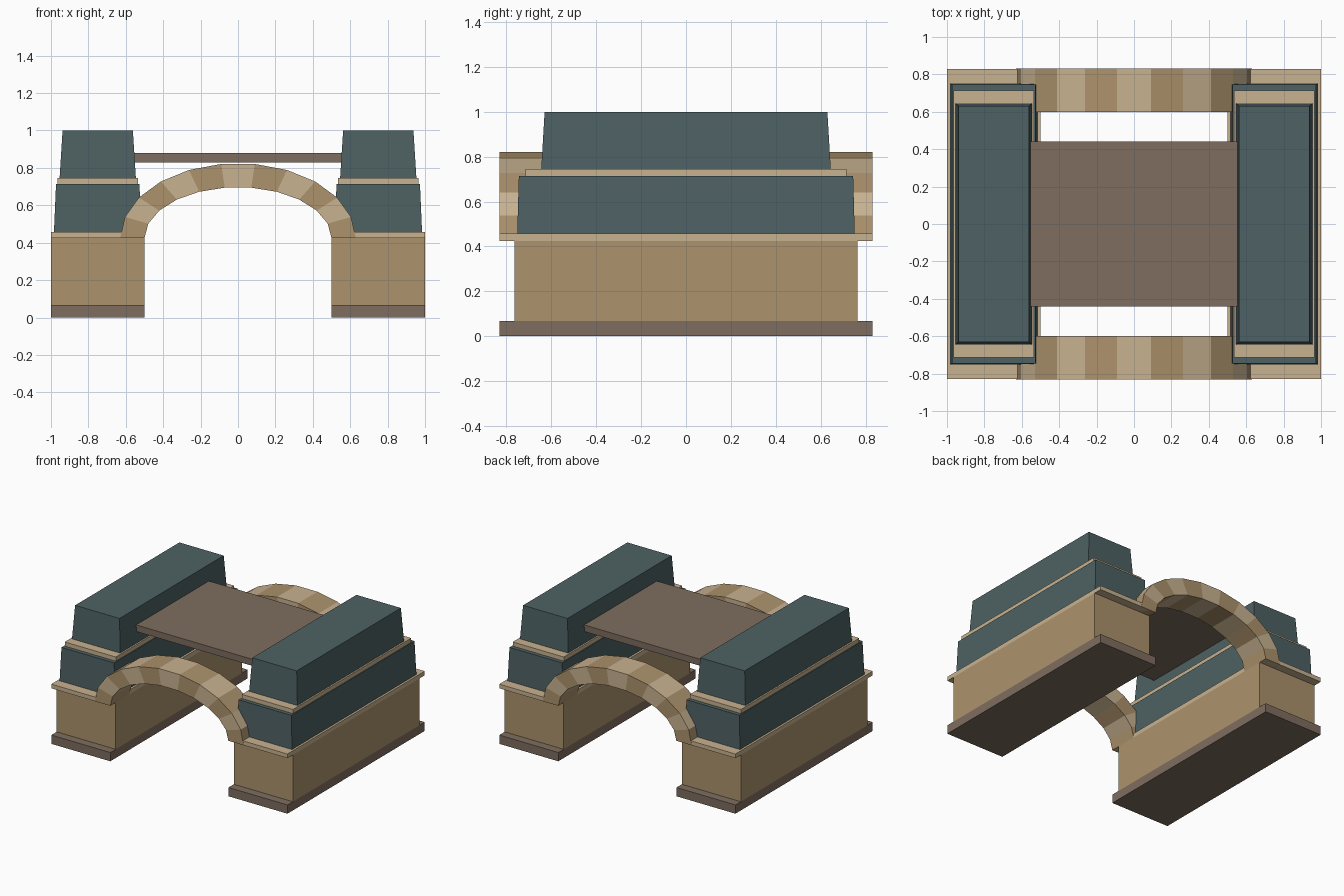
import bpy
import bmesh
from math import cos, sin, pi

cube = bpy.data.objects.get("Cube")
if cube:
    bpy.data.objects.remove(cube, do_unlink=True)


def srgb(r, g, b):
    return tuple((c / 255 / 12.92) if c < 11 else ((c / 255 + 0.055) / 1.055) ** 2.4
                 for c in (r, g, b)) + (1.0,)


def material(name, colour):
    mat = bpy.data.materials.new(name)
    mat.use_nodes = True
    mat.diffuse_color = colour
    mat.node_tree.nodes["Principled BSDF"].inputs["Base Color"].default_value = colour
    return mat


pale_stone = material("pale stone", srgb(200, 178, 144))
tan_stone = material("tan stone", srgb(172, 146, 108))
brown_stone = material("brown stone", srgb(126, 109, 95))
slate = material("slate teal", srgb(78, 97, 99))


def finish(name, bm, *mats):
    bmesh.ops.recalc_face_normals(bm, faces=bm.faces)
    mesh = bpy.data.meshes.new(name)
    bm.to_mesh(mesh)
    bm.free()
    for mat in mats:
        mesh.materials.append(mat)
    obj = bpy.data.objects.new(name, mesh)
    bpy.context.collection.objects.link(obj)
    return obj


def block(name, x, half_base, half_top, z0, z1, mat):
    """Box with a separate half size (x, y) at the base and at the top."""
    bm = bmesh.new()
    bmesh.ops.create_cube(bm, size=2)
    for v in bm.verts:
        hx, hy = half_top if v.co.z > 0 else half_base
        v.co = (x + v.co.x * hx, v.co.y * hy, z1 if v.co.z > 0 else z0)
    return finish(name, bm, mat)


def arch(name, y0, y1, stones=11):
    """Half-elliptical ring of stones in alternating colours."""
    bm = bmesh.new()
    rings = []
    for i in range(stones + 1):
        c, s = cos(pi * i / stones), sin(pi * i / stones)
        rings.append([bm.verts.new((rx * c, y, 0.425 + rz * s))
                      for rx, rz, y in ((0.63, 0.4, y0), (0.63, 0.4, y1),
                                        (0.5, 0.272, y1), (0.5, 0.272, y0))])
    for i, (a, b) in enumerate(zip(rings, rings[1:])):
        for k in range(4):
            n = (k + 1) % 4
            face = bm.faces.new((a[k], a[n], b[n], b[k]))
            face.material_index = i % 2
    bm.faces.new(rings[0])
    bm.faces.new(rings[-1])
    return finish(name, bm, tan_stone, pale_stone)


# Two stepped piers
for side, sx in (("left", 1), ("right", -1)):
    x = 0.75 * sx
    for part, base, top, z0, z1, mat in (
            ("plinth", (0.25, 0.83), (0.25, 0.83), 0, 0.067, brown_stone),
            ("pier", (0.25, 0.765), (0.25, 0.765), 0.067, 0.425, tan_stone),
            ("cornice", (0.25, 0.83), (0.25, 0.83), 0.425, 0.457, pale_stone),
            ("lower_wall", (0.234, 0.752), (0.223, 0.745), 0.457, 0.713, slate),
            ("band", (0.216, 0.715), (0.216, 0.715), 0.713, 0.745, pale_stone),
            ("upper_wall", (0.204, 0.645), (0.188, 0.63), 0.745, 1.0, slate)):
        block(f"{side}_{part}", x, base, top, z0, z1, mat)

# Walkway between the upper walls
block("deck", 0, (0.555, 0.44), (0.555, 0.44), 0.83, 0.88, brown_stone)

# Arches at the front and back
arch("front_arch", -0.831, -0.6)
arch("back_arch", 0.6, 0.831)
